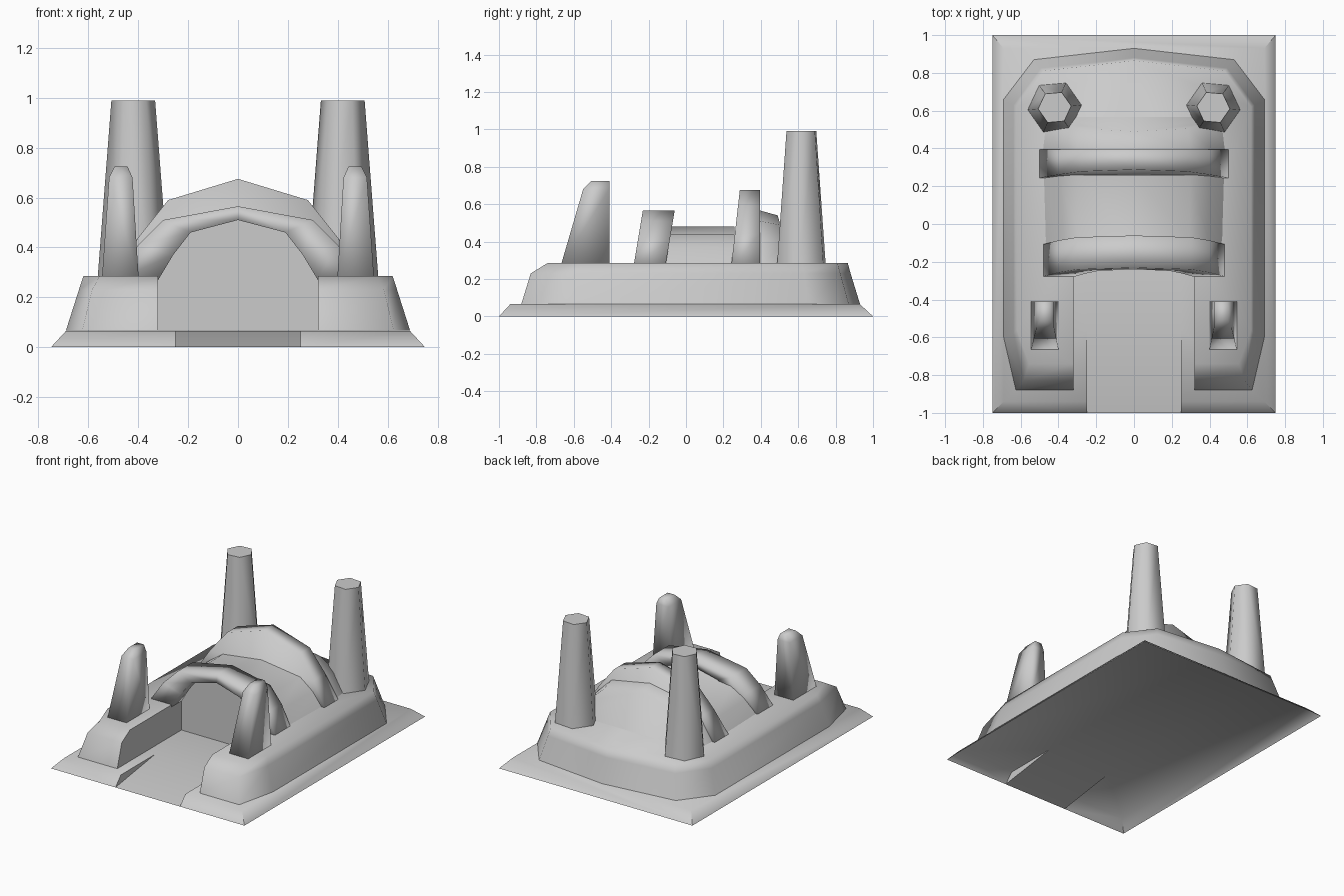
import bpy, bmesh, math

if "Cube" in bpy.data.objects:
    bpy.data.objects.remove(bpy.data.objects["Cube"])

def finish(name, bm, angle):
    """Turn a bmesh into a smooth-shaded object."""
    bmesh.ops.recalc_face_normals(bm, faces=bm.faces)
    me = bpy.data.meshes.new(name)
    bm.to_mesh(me)
    bm.free()
    ob = bpy.data.objects.new(name, me)
    bpy.context.collection.objects.link(ob)
    bpy.ops.object.select_all(action='DESELECT')
    ob.select_set(True)
    bpy.context.view_layer.objects.active = ob
    bpy.ops.object.shade_smooth_by_angle(angle=math.radians(angle))
    return ob

def loft(name, rings, angle=75):
    """Skin a list of equal-length closed rings and cap both ends."""
    bm = bmesh.new()
    vr = [[bm.verts.new(p) for p in r] for r in rings]
    n = len(rings[0])
    for a, b in zip(vr, vr[1:]):
        for i in range(n):
            j = (i + 1) % n
            bm.faces.new((a[i], a[j], b[j], b[i]))
    caps = [bm.faces.new(vr[0]), bm.faces.new(vr[-1])]
    bm.normal_update()
    bmesh.ops.triangulate(bm, faces=[f for f in caps if len(f.verts) > 4])
    return finish(name, bm, angle)

def rect(x0, x1, y0, y1, z):
    return [(x0, y0, z), (x1, y0, z), (x1, y1, z), (x0, y1, z)]

def sym(half):
    """Mirror a half outline in x; points on x = 0 are not repeated."""
    return half + [(-x, y) for x, y in reversed(half) if x > 0]

# base: open-bottomed sheet with sloped rim and a sunken entry ramp
H = .065
bm = bmesh.new()
def face(*pts):
    bm.faces.new([bm.verts.new(p) for p in pts])
for s in (1, -1):
    face((s * .75, -1, 0), (s * .75, 1, 0), (s * .69, .93, H), (s * .69, -.94, H))  # side rim
    face((s * .25, -1, 0), (s * .75, -1, 0), (s * .69, -.94, H), (s * .25, -.94, H))  # front rim
    face((s * .25, -.94, H), (s * .69, -.94, H), (s * .69, .93, H), (s * .25, .93, H), (s * .25, -.56, H))
    face((s * .25, -1, 0), (s * .25, -.94, H), (s * .25, -.56, H))  # ramp wall
face((-.25, -1, 0), (.25, -1, 0), (.25, -.56, H), (-.25, -.56, H))  # ramp
face(*rect(-.25, .25, -.56, .93, H))
face((.75, 1, 0), (-.75, 1, 0), (-.69, .93, H), (-.25, .93, H), (.25, .93, H), (.69, .93, H))
bmesh.ops.remove_doubles(bm, verts=bm.verts, dist=.0005)
finish("base", bm, 60)

# U-shaped terrace with the entry slot
SLOT = -.17
levels = [
    (.067, [(.32, SLOT), (.32, -.88), (.625, -.88), (.69, -.6), (.69, .66), (.53, .87), (0, .93)]),
    (.23, [(.32, SLOT), (.32, -.83), (.585, -.83), (.638, -.58), (.638, .63), (.493, .825), (0, .88)]),
    (.285, [(.32, SLOT), (.32, -.74), (.555, -.74), (.62, -.56), (.62, .62), (.48, .81), (0, .865)]),
]
loft("terrace", [[(x, y, z) for x, y in sym(h)] for z, h in levels])

# vaulted hall: cross-sections along y (y, peak height, half width)
def vault(y, h, w, lean=0):
    d = h - .27
    half = [(w, .27), (w * .82, .27 + d * .47), (w * .61, .27 + d * .81), (0, h)]
    return [(x, y + lean * (h - z) / d, z) for x, z in sym(half)]
loft("vault", [vault(-.17, .53, .46), vault(-.08, .48, .48), vault(.26, .48, .49)])
# rear vault with a sloping end wall
loft("rear_vault", [vault(.3, .58, .49), vault(.4, .565, .49), vault(.49, .54, .47, .08)])

# front arch: open band leaning backwards
outer = [(.49, .27), (.4, .41), (.3, .51), (0, .565)]
inner = [(.32, .27), (.26, .37), (.19, .46), (0, .51)]
def arch_ring(pair, y, lean):
    (ox, oz), (ix, iz) = pair
    f = lambda z: y + lean * (z - .27) / .3
    return [(ox, f(oz), oz), (ox, f(oz) + .17, oz), (ix, f(iz) + .17, iz), (ix, f(iz), iz)]
right = [arch_ring(p, -.28, .05) for p in zip(outer, inner)]
left = [[(-x, y, z) for x, y, z in r] for r in reversed(right[:-1])]
loft("front_arch", right + left, 100)

# tall middle arch, solid, front face leaning back
ring = sym([(.51, .27), (.4, .44), (.28, .59), (0, .675)])
loft("middle_arch", [[(x, .242 + .045 * (z - .27) / .4, z) for x, z in ring],
                     [(x, .395, z) for x, z in ring]], 100)

# hexagonal towers and front pillars
for s, side in ((1, "right"), (-1, "left")):
    def hexa(r, z):
        return [(s * (.42 + r * math.cos(math.radians(k * 60 - 5))),
                 .617 + r * math.sin(math.radians(k * 60 - 5)), z) for k in range(6)]
    loft("tower_" + side, [hexa(.144, .27), hexa(.088, .99)], 80)
    loft("pillar_" + side, [
        rect(s * .398, s * .546, -.67, -.41, .27),
        rect(s * .423, s * .517, -.55, -.41, .68),
        rect(s * .443, s * .495, -.505, -.41, .725)], 100)
